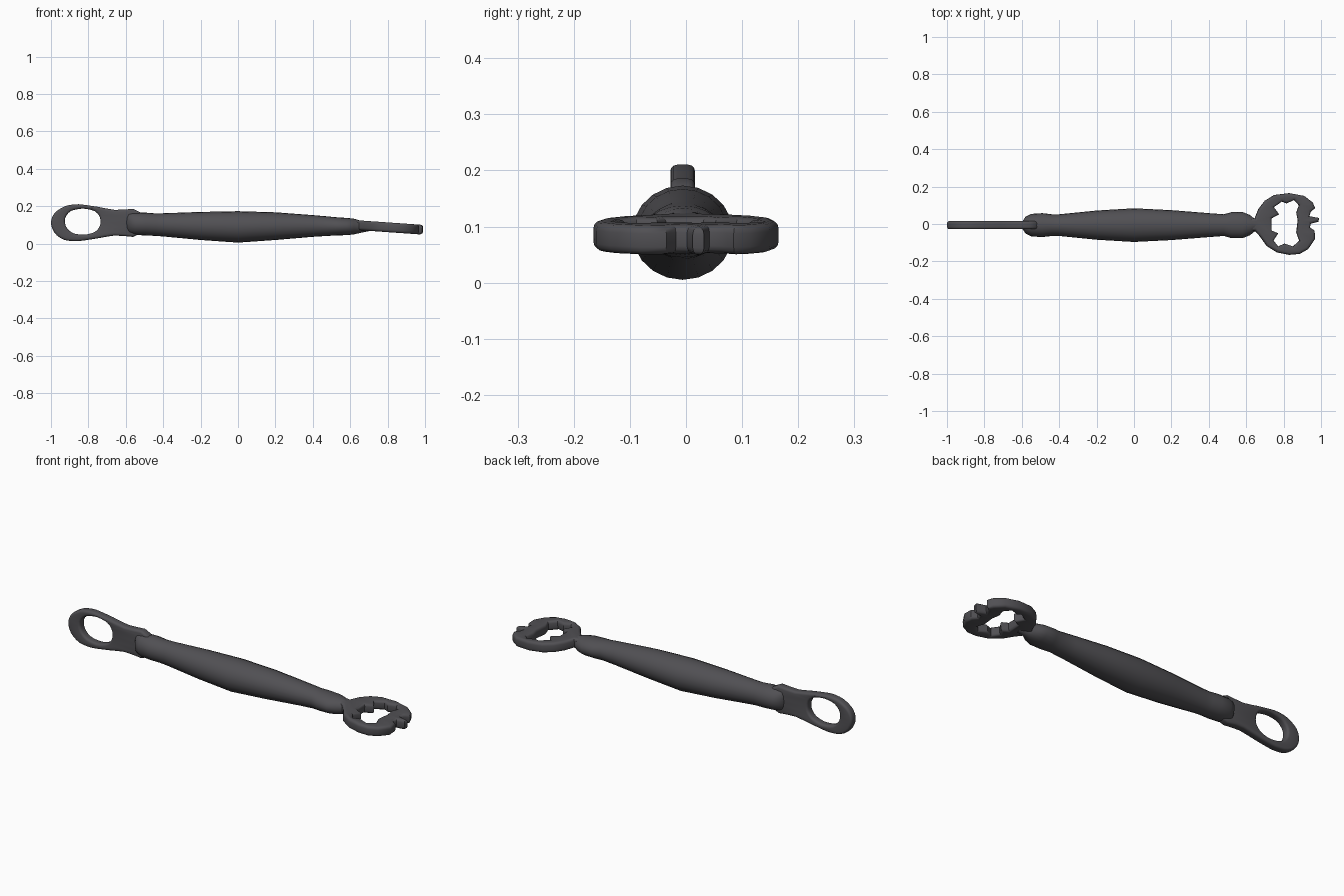
import bpy, bmesh, math
from mathutils import Matrix

cube = bpy.data.objects.get("Cube")
if cube:
    bpy.data.objects.remove(cube, do_unlink=True)

metal = bpy.data.materials.new("dark_metal")
metal.use_nodes = True
COLOUR = (0.082, 0.08, 0.088, 1)
metal.diffuse_color = COLOUR
metal.node_tree.nodes["Principled BSDF"].inputs["Base Color"].default_value = COLOUR


def add_object(name, mesh, angle):
    ob = bpy.data.objects.new(name, mesh)
    bpy.context.collection.objects.link(ob)
    mesh.materials.clear()
    mesh.materials.append(metal)
    bpy.ops.object.select_all(action='DESELECT')
    ob.select_set(True)
    bpy.context.view_layer.objects.active = ob
    bpy.ops.object.shade_smooth_by_angle(angle=math.radians(angle))
    return ob


def plate(name, outlines, half, bevel, matrix):
    """Rounded flat plate from an outer outline and a hole outline."""
    curve = bpy.data.curves.new(name + "_outline", 'CURVE')
    curve.dimensions = '2D'
    curve.fill_mode = 'BOTH'
    curve.extrude = half - bevel
    curve.bevel_depth = bevel
    curve.bevel_resolution = 2
    curve.offset = -bevel
    curve.resolution_u = 3
    for points, smooth in outlines:
        spline = curve.splines.new('BEZIER' if smooth else 'POLY')
        spline.use_cyclic_u = True
        store = spline.bezier_points if smooth else spline.points
        store.add(len(points) - 1)
        for p, (u, v) in zip(store, points):
            p.co = (u, v, 0) if smooth else (u, v, 0, 1)
            if smooth:
                p.handle_left_type = p.handle_right_type = 'AUTO'
    temp = bpy.data.objects.new(name + "_temp", curve)
    bpy.context.collection.objects.link(temp)
    graph = bpy.context.evaluated_depsgraph_get()
    mesh = bpy.data.meshes.new_from_object(temp.evaluated_get(graph))
    bpy.data.objects.remove(temp, do_unlink=True)
    bm = bmesh.new()
    bm.from_mesh(mesh)
    bmesh.ops.remove_doubles(bm, verts=bm.verts, dist=0.0003)
    bmesh.ops.transform(bm, matrix=matrix, verts=bm.verts)
    bmesh.ops.recalc_face_normals(bm, faces=bm.faces)
    bm.to_mesh(mesh)
    bm.free()
    return add_object(name, mesh, 40)


# Handle: x, half width, half height, centre height
stations = [
    (-.60, .015, .045, .110), (-.58, .045, .055, .110), (-.55, .060, .060, .106),
    (-.49, .064, .061, .104), (-.44, .058, .060, .101), (-.40, .058, .062, .100),
    (-.20, .078, .075, .094), (0, .090, .084, .089), (.20, .080, .074, .093),
    (.40, .064, .058, .094), (.48, .058, .052, .093), (.52, .069, .049, .092),
    (.58, .070, .046, .091), (.62, .054, .042, .091), (.65, .030, .034, .090),
    (.70, .020, .022, .088)]
SIDES = 20
bm = bmesh.new()
rings = []
for x, ry, rz, zc in stations:
    rings.append([bm.verts.new((x, -.006 + ry * math.cos(a), zc + rz * math.sin(a)))
                  for a in (2 * math.pi * i / SIDES for i in range(SIDES))])
for a, b in zip(rings, rings[1:]):
    for i in range(SIDES):
        j = (i + 1) % SIDES
        bm.faces.new((a[i], a[j], b[j], b[i]))
bm.faces.new(rings[0])
bm.faces.new(rings[-1])
bmesh.ops.recalc_face_normals(bm, faces=bm.faces)
mesh = bpy.data.meshes.new("handle")
bm.to_mesh(mesh)
bm.free()
add_object("handle", mesh, 50)

# Hanging loop: upright plate with an oval hole
loop_outer = [(-.52, .165), (-.66, .180), (-.80, .204), (-.88, .209), (-.95, .187),
              (-.994, .140), (-.994, .083), (-.95, .030), (-.88, .013), (-.80, .020),
              (-.66, .043), (-.52, .055)]
loop_hole = [(-.735, .118), (-.752, .162), (-.80, .183), (-.86, .183), (-.905, .165),
             (-.926, .118), (-.90, .067), (-.85, .049), (-.79, .053), (-.748, .078)]
upright = Matrix.Translation((0, -.006, 0)) @ Matrix.Rotation(math.pi / 2, 4, 'X')
plate("hanging_loop", [(loop_outer, True), (loop_hole, True)], .022, .012, upright)

# Opener head: flat claw ring with a notched hole
head_outer = [(.61, .03), (.645, .03), (.665, .08), (.70, .125), (.75, .155),
              (.83, .165), (.91, .150), (.955, .115), (.968, .085), (.945, .065),
              (.937, .042), (.99, .032), (.985, .012), (.945, .002), (.940, -.018),
              (.965, -.035), (.968, -.08), (.93, -.135), (.885, -.160), (.83, -.165),
              (.765, -.152), (.71, -.118), (.672, -.065), (.645, -.035), (.61, -.035)]
head_hole = [(.747, .090), (.79, .120), (.815, .110), (.855, .128), (.882, .100),
             (.868, .060), (.876, .02), (.868, -.045), (.884, -.09), (.85, -.120),
             (.805, -.105), (.77, -.120), (.745, -.088), (.77, -.050), (.735, -.035),
             (.735, .030), (.775, .052)]
tilt = (Matrix.Translation((.8, 0, .087)) @ Matrix.Rotation(math.radians(4), 4, 'Y')
        @ Matrix.Translation((-.8, 0, 0)))
plate("opener_head", [(head_outer, False), (head_hole, False)], .026, .014, tilt)
